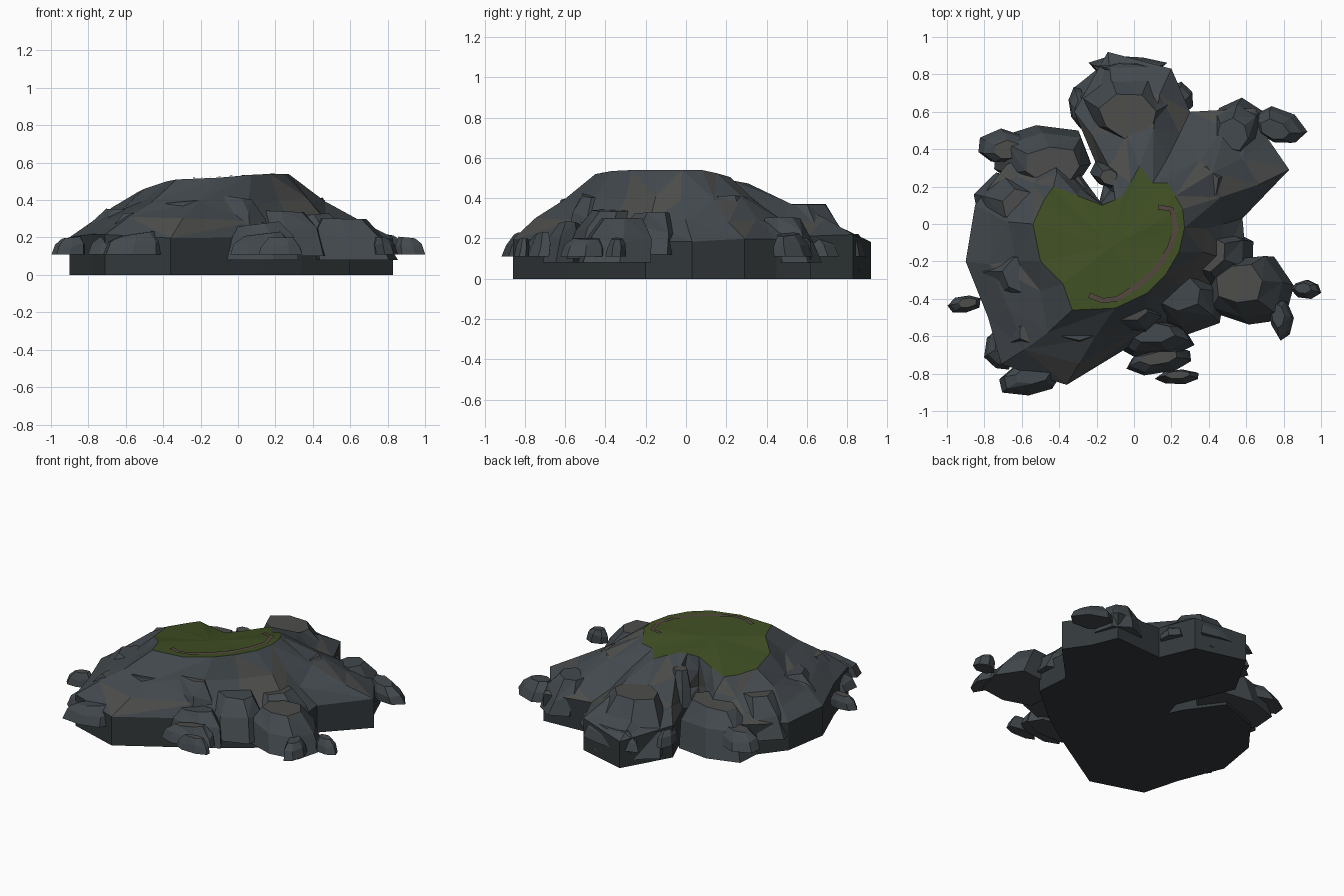
import bpy, bmesh, math, random
from mathutils import Vector

if "Cube" in bpy.data.objects:
    bpy.data.objects.remove(bpy.data.objects["Cube"])

random.seed(11)


def material(name, rgb):
    m = bpy.data.materials.new(name)
    m.diffuse_color = (*rgb, 1)
    m.use_nodes = True
    m.node_tree.nodes["Principled BSDF"].inputs["Base Color"].default_value = m.diffuse_color
    return m


SLATE = material("slate", (0.055, 0.066, 0.075))
STONE = material("stone", (0.074, 0.074, 0.072))
DARK = material("dark_rock", (0.032, 0.04, 0.043))
GRASS = material("grass", (0.05, 0.078, 0.017))
DIRT = material("dirt", (0.09, 0.065, 0.05))


def finish(name, bm, mats):
    bmesh.ops.recalc_face_normals(bm, faces=bm.faces)
    me = bpy.data.meshes.new(name)
    bm.to_mesh(me)
    bm.free()
    for m in mats:
        me.materials.append(m)
    ob = bpy.data.objects.new(name, me)
    bpy.context.collection.objects.link(ob)
    return ob


def bridge(bm, a, b, pick, tri=True):
    """Join two closed rings; pick() gives the material index."""
    n = len(a)
    for i in range(n):
        j = (i + 1) % n
        if tri:
            q = [(a[i], a[j], b[j]), (a[i], b[j], b[i])] if random.random() < .5 else \
                [(a[i], a[j], b[i]), (a[j], b[j], b[i])]
        else:
            q = [(a[i], a[j], b[j], b[i])]
        for vs in q:
            bm.faces.new(vs).material_index = pick()


# Mound: foot outline paired with plateau rim (foot x, y, rim x, y, z)
OUTLINE = [
    (.83, .29, .26, .08, .54), (.58, .03, .27, -.02, .54), (.60, -.20, .24, -.15, .54),
    (.34, -.42, .17, -.27, .54), (.10, -.58, .07, -.37, .535), (-.36, -.86, -.10, -.45, .52),
    (-.71, -.75, -.33, -.46, .51), (-.78, -.50, -.38, -.32, .50), (-.90, -.20, -.50, -.20, .46),
    (-.85, .10, -.54, .00, .44), (-.68, .32, -.48, .13, .43), (-.40, .42, -.43, .20, .43),
    (-.24, .20, -.30, .15, .44), (-.19, .10, -.17, .10, .46), (-.16, .22, -.10, .13, .475),
    (-.32, .60, -.06, .15, .482), (-.14, .92, -.02, .22, .479), (.20, .83, .03, .31, .473),
    (.30, .60, .10, .22, .49), (.65, .62, .18, .22, .505), (.72, .45, .22, .15, .525)]

bm = bmesh.new()
rings = []
for t, jit in ((None, 0), (0, 0), (.3, .02), (.65, .025), (1, 0)):
    ring = []
    for ox, oy, px, py, pz in OUTLINE:
        if t is None:
            p = Vector((ox, oy, 0))
        else:
            foot = Vector((ox, oy, .2 + .02 * math.sin(ox * 9 + oy * 7)))
            p = foot.lerp(Vector((px, py, pz)), t)
            p.z -= .012 * math.sin(math.pi * t)
            p += Vector([random.uniform(-jit, jit) for _ in range(3)])
        ring.append(bm.verts.new(p))
    rings.append(ring)
bm.faces.new(rings[0]).material_index = 2
bridge(bm, rings[0], rings[1], lambda: 2, False)
for a, b in zip(rings[1:], rings[2:]):
    bridge(bm, a, b, lambda: random.choice((0, 0, 0, 1)))

# Grassy plateau, dished slightly towards its middle
c = bm.verts.new((-.12, -.12, .50))
rim = rings[-1]
for i in range(len(rim)):
    bm.faces.new((rim[i], rim[(i + 1) % len(rim)], c)).material_index = 3
finish("rock_mound", bm, [SLATE, STONE, DARK, GRASS])


def boulder(name, x, y, rx, ry, z0, z1, rot=0, n=7):
    """Flat-bottomed angular rock whose top leans back towards the mound."""
    bm = bmesh.new()
    radii = [random.uniform(.88, 1.12) for _ in range(n)]
    turn = random.uniform(0, .9)
    tilt = random.uniform(-.15, .15)
    lean = Vector((-x, -y)).normalized() * min(rx, ry) * .4
    prev = None
    for h, s in ((0, 1), (.55, .9), (1, .56)):
        ring = []
        for i in range(n):
            a = 2 * math.pi * i / n + turn
            r = radii[i] * s
            u, v = rx * r * math.cos(a), ry * r * math.sin(a)
            z = z0 + (z1 - z0) * h
            if h == .55:
                z += random.uniform(-.15, .15) * (z1 - z0)
            elif h:
                z += tilt * u
            ring.append(bm.verts.new((x + u * math.cos(rot) - v * math.sin(rot) + lean.x * h,
                                      y + u * math.sin(rot) + v * math.cos(rot) + lean.y * h, z)))
        if prev:
            bridge(bm, prev, ring, lambda: 0, h == 1)
        else:
            bm.faces.new(ring)
        prev = ring
    bm.faces.new(prev).material_index = random.choice((0, 1))
    finish(name, bm, [SLATE, STONE])


# Large boulders: x, y, radius x, radius y, bottom, top
for i, b in enumerate([
        (-.04, .67, .28, .22, .04, .37), (-.49, .36, .26, .18, .02, .31),
        (.57, .52, .15, .15, .08, .30), (.63, -.36, .22, .20, .08, .30),
        (-.65, -.30, .21, .18, .10, .35), (-.67, .10, .20, .18, .10, .34),
        (-.54, -.62, .19, .12, .10, .33), (-.33, -.60, .20, .09, .10, .39),
        (-.05, -.50, .22, .10, .18, .42), (.27, -.42, .22, .16, .10, .34),
        (-.15, .28, .09, .08, .20, .43), (.10, -.62, .22, .10, .08, .27),
        (.40, .26, .22, .18, .15, .40), (.44, -.18, .22, .18, .12, .32)]):
    boulder(f"boulder_{i + 1}", *b)

# Small foot rocks: x, y, radius x, radius y, turn
for i, (x, y, rx, ry, rot) in enumerate([
        (-.03, .85, .20, .05, 0), (.24, .67, .08, .09, .5), (-.71, .41, .14, .09, .1),
        (.78, .52, .14, .09, -.4), (.79, -.50, .06, .12, .1), (.92, -.35, .08, .05, 0),
        (-.91, -.43, .09, .05, .2), (-.56, -.84, .18, .085, .08), (-.72, -.67, .08, .12, .1),
        (.14, -.74, .19, .06, .12), (.24, -.82, .115, .035, .05), (-.29, .62, .06, .11, .2)]):
    boulder(f"foot_rock_{i + 1}", x, y, rx, ry, .11, .22 - .02 * (rx < .12), rot)

# Dirt path: thin ribbon following the plateau rim
path = [(.13, .09), (.20, .08), (.225, -.02), (.19, -.13), (.12, -.24), (.02, -.33),
        (-.09, -.40), (-.17, -.41), (-.24, -.38)]
bm = bmesh.new()
rows = []
for i, p in enumerate(path):
    d = Vector(path[min(i + 1, len(path) - 1)]) - Vector(path[max(i - 1, 0)])
    side = Vector((-d.y, d.x)).normalized() * .014
    z = .541 - .022 * max(0, i - 3) / 5
    rows.append([bm.verts.new((p[0] + k * side.x, p[1] + k * side.y, z)) for k in (-1, 1)])
for a, b in zip(rows, rows[1:]):
    bm.faces.new((a[0], a[1], b[1], b[0]))
finish("dirt_path", bm, [DIRT])
